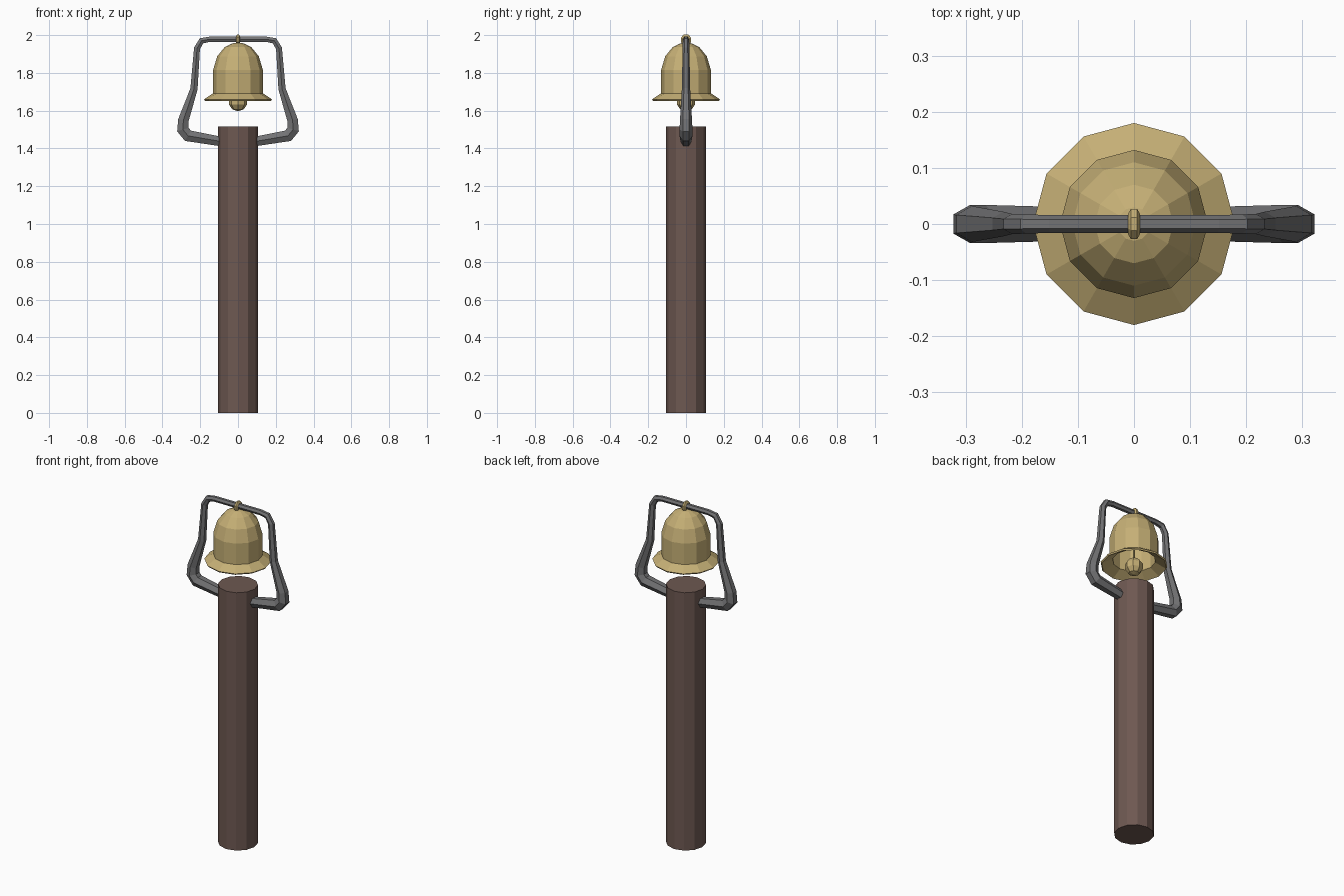
import bpy, bmesh, math
from mathutils import Vector

if "Cube" in bpy.data.objects:
    bpy.data.objects.remove(bpy.data.objects["Cube"])


def material(name, color):
    m = bpy.data.materials.new(name)
    m.diffuse_color = (*color, 1)
    m.use_nodes = True
    m.node_tree.nodes["Principled BSDF"].inputs["Base Color"].default_value = m.diffuse_color
    return m


WOOD = material("wood", (0.155, 0.098, 0.083))
BRASS = material("brass", (0.56, 0.43, 0.18))
IRON = material("iron", (0.17, 0.17, 0.175))


def finish(name, bm, mat):
    bmesh.ops.remove_doubles(bm, verts=bm.verts, dist=1e-5)
    bmesh.ops.recalc_face_normals(bm, faces=bm.faces)
    me = bpy.data.meshes.new(name)
    bm.to_mesh(me)
    bm.free()
    me.materials.append(mat)
    ob = bpy.data.objects.new(name, me)
    bpy.context.collection.objects.link(ob)
    return ob


def lathe(name, profile, sides, mat):
    """Revolve (radius, z) points around the z axis; profile starts/ends may lie on the axis."""
    bm = bmesh.new()
    vs = [bm.verts.new((r, 0, z)) for r, z in profile]
    es = [bm.edges.new(p) for p in zip(vs, vs[1:])]
    bmesh.ops.spin(bm, geom=vs + es, cent=(0, 0, 0), axis=(0, 0, 1),
                   angle=math.tau, steps=sides, use_merge=False)
    return finish(name, bm, mat)


def sweep(name, path, sides, mat, closed=False, plane="xz"):
    """Sweep a polygon along planar (u, z, radius) points with mitred corners."""
    bm = bmesh.new()
    n = len(path)
    pts = [Vector(p[:2]) for p in path]
    rings = []
    for i, p in enumerate(pts):
        a = pts[i - 1] if (closed or i > 0) else p
        b = pts[(i + 1) % n] if (closed or i < n - 1) else p
        d1 = ((p - a) if a != p else (b - p)).normalized()
        d2 = ((b - p) if b != p else (p - a)).normalized()
        t = (d1 + d2).normalized()
        normal = Vector((-t.y, t.x)) / t.dot(d1)
        ring = []
        for k in range(sides):
            ang = math.tau * k / sides
            q = p + normal * path[i][2] * math.sin(ang)
            w = path[i][2] * math.cos(ang)
            ring.append(bm.verts.new((q.x, w, q.y) if plane == "xz" else (w, q.x, q.y)))
        rings.append(ring)
    for i in range(n if closed else n - 1):
        r0, r1 = rings[i], rings[(i + 1) % n]
        for k in range(sides):
            j = (k + 1) % sides
            bm.faces.new((r0[k], r0[j], r1[j], r1[k]))
    if not closed:
        bm.faces.new(rings[0])
        bm.faces.new(rings[-1])
    return finish(name, bm, mat)


# Wooden post
lathe("post", [(0, 0), (0.107, 0), (0.107, 1.515), (0, 1.515)], 12, WOOD)

# Iron hanger, mirrored left to right
half = [(0.05, 1.430, 0.028), (0.265, 1.467, 0.034), (0.292, 1.500, 0.034),
        (0.289, 1.550, 0.032), (0.233, 1.715, 0.022), (0.217, 1.930, 0.018),
        (0.193, 1.970, 0.017), (0.150, 1.978, 0.016)]
sweep("hanger", half + [(-x, z, r) for x, z, r in reversed(half)], 6, IRON)

# Hollow bell: outer skin, lip, inner skin
lathe("bell", [(0, 1.960), (0.030, 1.956), (0.070, 1.937), (0.110, 1.888), (0.132, 1.815),
               (0.132, 1.692), (0.180, 1.660), (0.174, 1.652), (0.115, 1.685),
               (0.115, 1.81), (0.095, 1.875), (0.060, 1.918), (0, 1.938)], 12, BRASS)

# Clapper rod and ball
lathe("clapper_rod", [(0, 1.68), (0.007, 1.68), (0.007, 1.93), (0, 1.93)], 6, BRASS)
lathe("clapper_ball", [(0.05 * math.sin(math.pi * i / 5), 1.647 - 0.05 * math.cos(math.pi * i / 5))
                       for i in range(6)], 8, BRASS)

# Hanging loop around the hanger bar
loop = [(0.019 * math.cos(math.tau * (k + 0.5) / 8),
         1.975 + 0.020 * math.sin(math.tau * (k + 0.5) / 8), 0.011) for k in range(8)]
sweep("hanging_loop", loop, 6, BRASS, closed=True, plane="yz")
